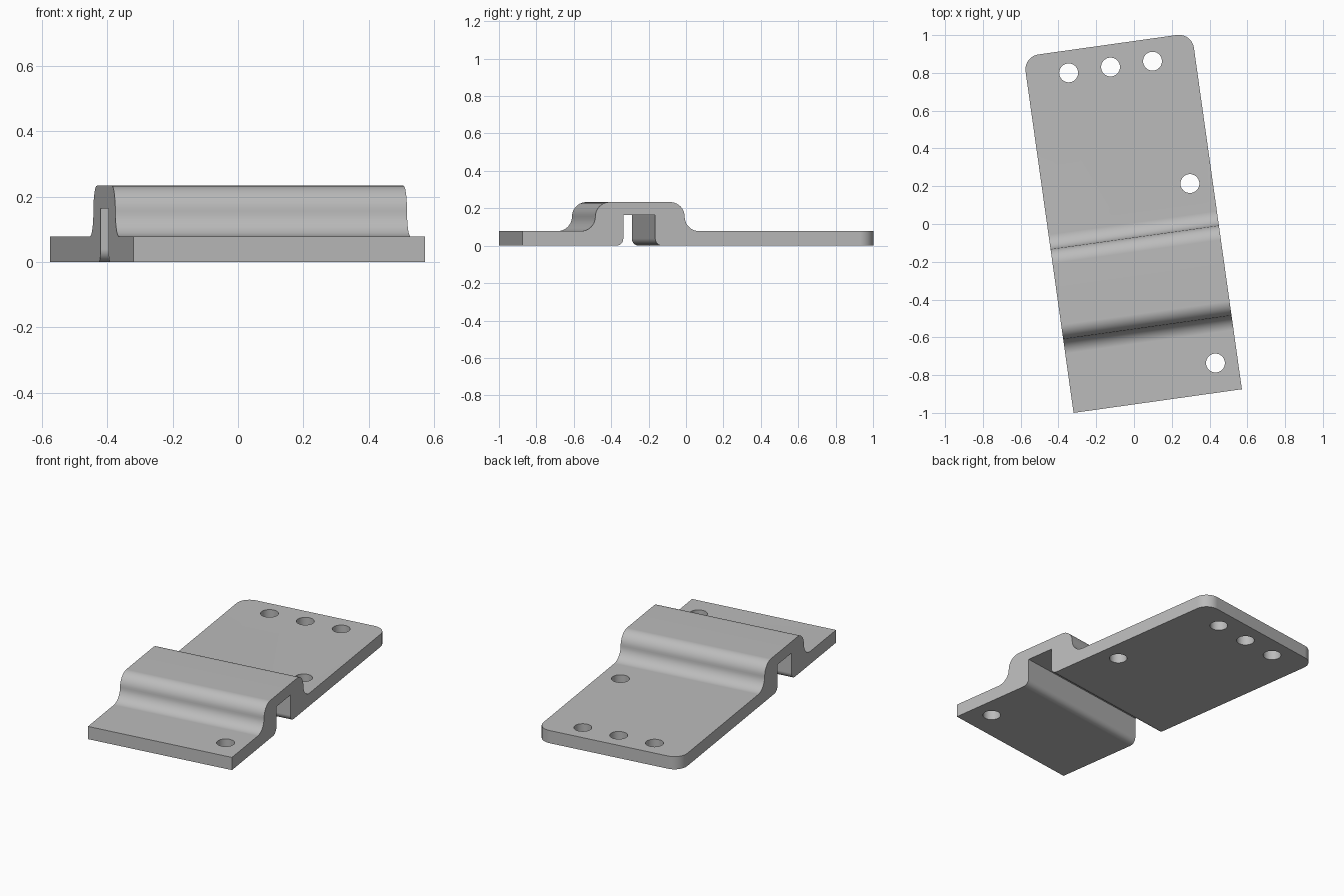
import bpy, bmesh
from math import radians, sin, cos, pi
from mathutils import Matrix, Vector

if "Cube" in bpy.data.objects:
    bpy.data.objects.remove(bpy.data.objects["Cube"], do_unlink=True)

WIDTH, LENGTH, THICK, TOP = 0.90, 1.905, 0.078, 0.233
HUMP_FRONT, HUMP_BACK = 0.394, 0.876        # outer walls of the raised bridge
SLOT_FRONT, SLOT_BACK, SLOT_TOP = 0.545, 0.717, 0.163
BEND = (TOP - THICK) / 2
LIP = 0.038
PLACE = Matrix.Translation((-0.32, -1.0, 0)) @ Matrix.Rotation(radians(8), 4, "Z")

steel = bpy.data.materials.new("grey_steel")
steel.use_nodes = True
GREY = (0.5, 0.5, 0.5, 1)
steel.diffuse_color = GREY
steel.node_tree.nodes["Principled BSDF"].inputs["Base Color"].default_value = GREY


def arc(y, z, r, start, end, steps=10):
    """Points of a circular bend in the side profile."""
    angles = [radians(start + (end - start) * i / steps) for i in range(steps + 1)]
    return [(y + r * cos(a), z + r * sin(a)) for a in angles]


def add_object(name, bm):
    mesh = bpy.data.meshes.new(name)
    bm.to_mesh(mesh)
    bm.free()
    obj = bpy.data.objects.new(name, mesh)
    bpy.context.collection.objects.link(obj)
    mesh.materials.append(steel)
    return obj


# Side profile: slotted underside, then the top back over the bridge
mid = THICK + BEND
profile = [(0, 0)]
profile += arc(SLOT_FRONT - LIP, LIP, LIP, -90, 0, 6)
profile += [(SLOT_FRONT, SLOT_TOP), (SLOT_BACK, SLOT_TOP)]
profile += arc(SLOT_BACK + LIP, LIP, LIP, 180, 270, 6)
profile += [(LENGTH, 0), (LENGTH, THICK)]
profile += arc(HUMP_BACK + BEND, mid, BEND, 270, 180)
profile += arc(HUMP_BACK - BEND, mid, BEND, 0, 90)[1:]
profile += arc(HUMP_FRONT + BEND, mid, BEND, 90, 180)
profile += arc(HUMP_FRONT - BEND, mid, BEND, 0, -90)[1:]
profile += [(0, THICK)]

# Bracket body: profile swept across the width
bm = bmesh.new()
side = bm.faces.new([bm.verts.new((0, y, z)) for y, z in profile])
swept = bmesh.ops.extrude_face_region(bm, geom=[side])["geom"]
bmesh.ops.translate(bm, vec=(WIDTH, 0, 0),
                    verts=[g for g in swept if isinstance(g, bmesh.types.BMVert)])

# Rounded corners at the back end only
corners = [e for e in bm.edges if all(v.co.y > LENGTH - 0.001 for v in e.verts)
           and abs(e.verts[0].co.z - e.verts[1].co.z) > 0.01]
bmesh.ops.bevel(bm, geom=corners, offset=0.08, offset_type="OFFSET",
                segments=10, profile=0.5, affect="EDGES")
bmesh.ops.recalc_face_normals(bm, faces=bm.faces)
bm.transform(PLACE)
bracket = add_object("bracket_plate", bm)

# Bolt holes: a row of three at the back and two near the left edge
holes = [(-0.346, 0.80), (-0.124, 0.831), (0.098, 0.862), (0.296, 0.214), (0.431, -0.736)]
bm = bmesh.new()
for x, y in holes:
    bmesh.ops.create_cone(bm, cap_ends=True, segments=40, radius1=0.05, radius2=0.05,
                          depth=0.3, matrix=Matrix.Translation((x, y, 0.04)))
cutter = add_object("bolt_hole_cutter", bm)
cutter.hide_render = True

bpy.ops.object.select_all(action="DESELECT")
bpy.context.view_layer.objects.active = bracket
bracket.select_set(True)
cut = bracket.modifiers.new("bolt_holes", "BOOLEAN")
cut.operation, cut.solver, cut.object = "DIFFERENCE", "EXACT", cutter
bpy.ops.object.modifier_apply(modifier=cut.name)
bpy.data.objects.remove(cutter, do_unlink=True)

# Smooth bends with crisp edges and even flats
bpy.ops.object.shade_smooth_by_angle(angle=radians(30))
flats = bracket.modifiers.new("flat_faces", "WEIGHTED_NORMAL")
flats.keep_sharp = True
